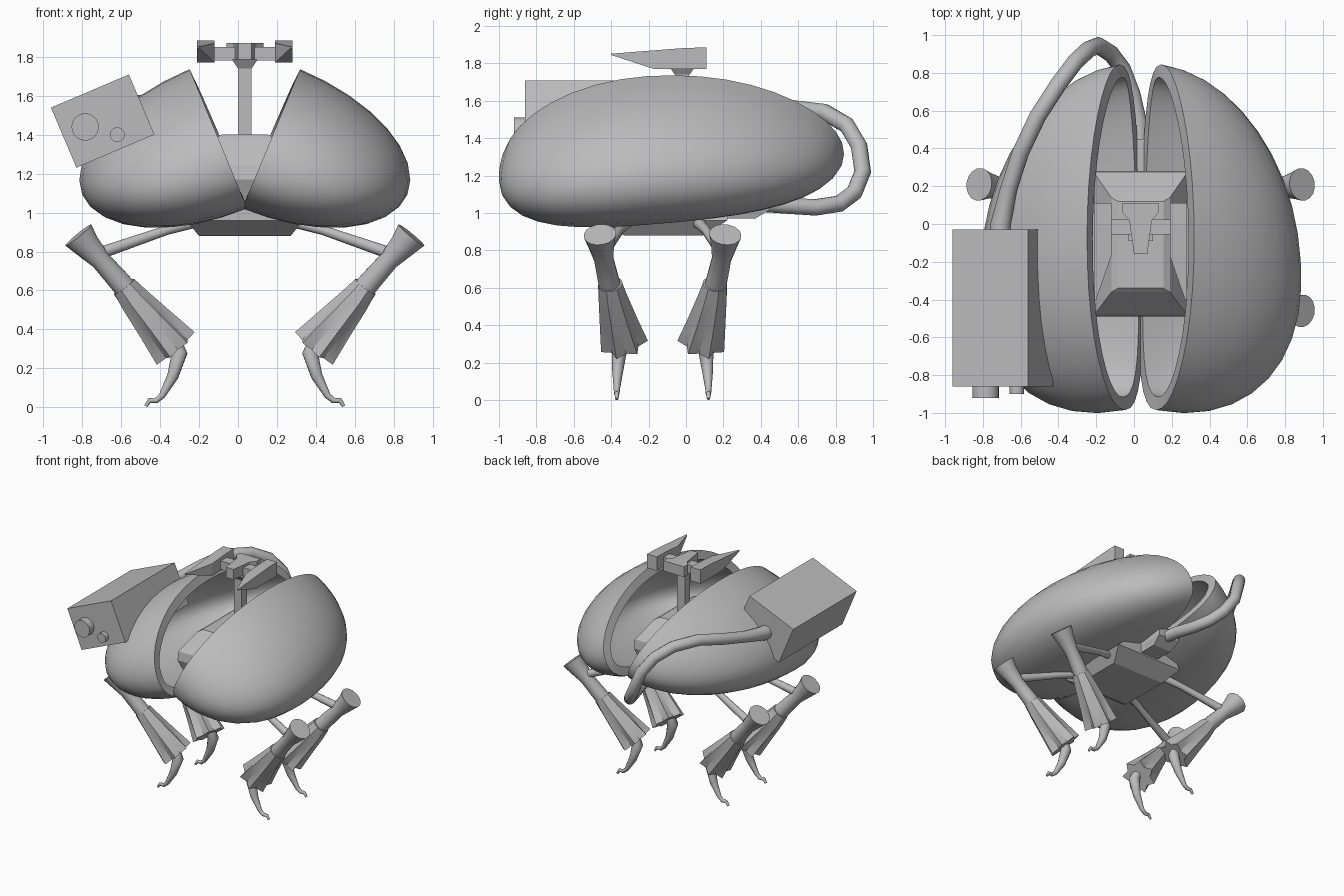
import bpy, bmesh
from math import sin, cos, pi, radians
from mathutils import Matrix, Vector

cube = bpy.data.objects.get("Cube")
if cube:
    bpy.data.objects.remove(cube)

MID = Matrix.Translation((0.035, 0, 0))          # symmetry plane of the body
LEG_MID = Matrix.Translation((0.035, -0.125, 0))  # centre of the four legs

grey = bpy.data.materials.new("plain_grey")
grey.use_nodes = True
grey.diffuse_color = (0.5, 0.5, 0.5, 1)
grey.node_tree.nodes["Principled BSDF"].inputs["Base Color"].default_value = (0.5, 0.5, 0.5, 1)


def add(name, bm, matrix=Matrix(), angle=0, thickness=0):
    """Turn a bmesh into an object, optionally thickened and smoothed."""
    bmesh.ops.transform(bm, matrix=matrix, verts=bm.verts)
    bmesh.ops.recalc_face_normals(bm, faces=bm.faces)
    mesh = bpy.data.meshes.new(name)
    bm.to_mesh(mesh)
    bm.free()
    mesh.materials.append(grey)
    obj = bpy.data.objects.new(name, mesh)
    bpy.context.collection.objects.link(obj)
    bpy.ops.object.select_all(action='DESELECT')
    obj.select_set(True)
    bpy.context.view_layer.objects.active = obj
    if thickness:
        mod = obj.modifiers.new("wall", 'SOLIDIFY')
        mod.thickness = thickness
        mod.offset = -1
        bpy.ops.object.modifier_apply(modifier=mod.name)
    if angle:
        bpy.ops.object.shade_smooth_by_angle(angle=radians(angle))
    return obj


def loft(rings):
    """Skin a stack of equal rings and cap both ends."""
    bm = bmesh.new()
    loops = [[bm.verts.new(p) for p in ring] for ring in rings]
    n = len(loops[0])
    for a, b in zip(loops, loops[1:]):
        for i in range(n):
            j = (i + 1) % n
            bm.faces.new((a[i], a[j], b[j], b[i]))
    bm.faces.new(loops[0])
    bm.faces.new(loops[-1])
    return bm


def limb(path, radii, sides=12, fold=0):
    """Round or pleated sweep along a path."""
    pts = [Vector(p) for p in path]
    up = Vector((0.1, 0.2, 1))
    rings = []
    for i, (p, r) in enumerate(zip(pts, radii)):
        t = (pts[min(i + 1, len(pts) - 1)] - pts[max(i - 1, 0)]).normalized()
        up = (up - t * up.dot(t)).normalized()
        side = t.cross(up)
        ring = []
        for k in range(sides):
            a = 2 * pi * k / sides
            rr = r * (1 - fold * i / len(pts) * (k % 2))
            ring.append(p + (up * cos(a) + side * sin(a)) * rr)
        rings.append(ring)
    return loft(rings)


def slab(z, half, front, back):
    """Level rectangular ring."""
    return [(-half, front, z), (half, front, z), (half, back, z), (-half, back, z)]


def box(size, centre):
    bm = bmesh.new()
    bmesh.ops.create_cube(bm, size=1)
    bmesh.ops.scale(bm, vec=size, verts=bm.verts)
    bmesh.ops.translate(bm, vec=centre, verts=bm.verts)
    return bm


def half_shell():
    """Open half of an egg, fuller at the front, with drooping ends."""
    bm = bmesh.new()
    bmesh.ops.create_uvsphere(bm, u_segments=32, v_segments=20, radius=1)
    bmesh.ops.rotate(bm, matrix=Matrix.Rotation(pi / 2, 3, 'X'), verts=bm.verts)
    bmesh.ops.bisect_plane(bm, geom=bm.verts[:] + bm.edges[:] + bm.faces[:], dist=0.001,
                           plane_co=(0, 0, 0), plane_no=(1, 0, 0), clear_inner=True)
    for v in bm.verts:
        t = max(-1, min(1, v.co.y))
        r = (1 - t * t) ** 0.5
        plump = (1 - abs(t) ** 2.2) ** (1 / 2.2) / r if r > 0.01 else 1
        m = plump * (1 - 0.1 * t)
        depth = v.co.x * 0.75 * m
        droop = 0.035 * t - 0.115 * t * t
        v.co = (depth, t * 0.915 - 0.17 * depth, v.co.z * 0.375 * m + droop)
    return bm


# Opened shell halves
pose = Matrix.Translation((0.14, -0.07, 1.39)) @ Matrix.Rotation(radians(22.5), 4, 'Y')
for label, sx in (("left", 1), ("right", -1)):
    flip = Matrix.Diagonal((sx, 1, 1, 1))
    add(label + "_shell", half_shell(), MID @ flip @ pose, 40, 0.07)

# Hull under the shells with the raised cockpit deck
add("hull", loft([slab(0.88, 0.235, -0.33, 0.09), slab(0.96, 0.3, -0.45, 0.22),
                  slab(1.04, 0.22, -0.45, 0.24)]), MID)
add("cockpit", loft([slab(1.0, 0.2, -0.42, 0.22), slab(1.17, 0.245, -0.49, 0.28),
                     slab(1.24, 0.245, -0.48, 0.27), slab(1.38, 0.155, -0.36, 0.14),
                     slab(1.4, 0.12, -0.34, 0.12)]), MID)
add("rear_socket", loft([slab(0.97, 0.08, 0.18, 0.37), slab(1.02, 0.095, 0.18, 0.45),
                         slab(1.1, 0.095, 0.18, 0.45)]), MID)

# Control column and its head
add("column", box((0.07, 0.07, 0.4), (0, -0.02, 1.58)), MID)
add("column_collar", loft([slab(1.74, 0.035, -0.06, 0.02), slab(1.785, 0.065, -0.09, 0.05)]), MID)
add("cross_bar", box((0.32, 0.08, 0.07), (0, -0.015, 1.815)), MID)
head = [[(x, y, z) for x, y in ((-0.095, 0.11), (-0.095, 0.06), (-0.06, 0.02), (-0.035, -0.16),
                                (0.035, -0.16), (0.06, 0.02), (0.095, 0.06), (0.095, 0.11))]
        for z in (1.785, 1.87)]
add("column_head", loft(head), MID)

# Pointed grips at both ends of the bar
for label, sx in (("left", 1), ("right", -1)):
    fin = loft([[(sx * x, y, z) for x, z in ((a, lo), (b, lo), (b, hi), (a, hi))]
                for y, a, b, lo, hi in ((0.11, 0.155, 0.245, 1.77, 1.885),
                                        (0.0, 0.155, 0.245, 1.77, 1.883),
                                        (-0.17, 0.155, 0.245, 1.77, 1.87),
                                        (-0.4, 0.235, 0.245, 1.845, 1.852))])
    add(label + "_grip", fin, MID)

# Camera box with two lenses
tilt = Matrix.Translation((-0.695, 0, 1.47)) @ Matrix.Rotation(radians(-23), 4, 'Y')
add("camera_box", box((0.435, 0.83, 0.335), (0, -0.445, 0)), tilt)
for name, x, z, r, front in (("large_lens", -0.785, 1.44, 0.07, -0.92),
                             ("small_lens", -0.62, 1.4, 0.038, -0.9)):
    add(name, limb([(x, front, z), (x, -0.8, z)], (r, r), 20), angle=40)

# Cable from the camera round the back to the hull
cable = [(-0.71, -0.08, 1.45), (-0.705, 0.0, 1.45), (-0.665, 0.18, 1.48), (-0.6, 0.38, 1.52),
         (-0.51, 0.57, 1.56), (-0.4, 0.74, 1.54), (-0.31, 0.86, 1.47), (-0.24, 0.925, 1.36),
         (-0.19, 0.945, 1.22), (-0.12, 0.9, 1.11), (-0.06, 0.82, 1.05), (-0.01, 0.69, 1.03),
         (0.025, 0.54, 1.04), (0.035, 0.4, 1.05)]
add("cable", limb(cable, [0.058, 0.055] + [0.045] * 12, 12), angle=60)

# Four legs: hip rod, flared knee, pleated cuff, shank with claw
for label, sx, sy in (("front_left", 1, -1), ("front_right", -1, -1),
                      ("rear_left", 1, 1), ("rear_right", -1, 1)):
    place = LEG_MID @ Matrix.Diagonal((sx, sy, 1, 1))
    add(label + "_hip_rod", limb([(0.2, 0.17, 0.97), (0.4, 0.23, 0.91), (0.72, 0.31, 0.8)],
                                 (0.035, 0.025, 0.032), 10), place, 50)
    add(label + "_knee", limb([(0.855, 0.335, 0.885), (0.81, 0.328, 0.83), (0.74, 0.315, 0.755),
                               (0.66, 0.295, 0.665), (0.57, 0.27, 0.56)],
                              (0.087, 0.07, 0.052, 0.056, 0.06), 16), place, 50)
    add(label + "_cuff", limb([(0.62, 0.28, 0.62), (0.57, 0.268, 0.555), (0.46, 0.238, 0.425),
                               (0.36, 0.208, 0.305)], (0.066, 0.08, 0.106, 0.132), 14, 0.4), place, 25)
    add(label + "_shank", limb([(0.36, 0.22, 0.34), (0.335, 0.23, 0.28), (0.37, 0.24, 0.16),
                                (0.425, 0.245, 0.06), (0.455, 0.245, 0.035), (0.49, 0.245, 0.035),
                                (0.508, 0.245, 0.006)],
                               (0.035, 0.042, 0.03, 0.017, 0.015, 0.013, 0.009), 10), place, 50)
